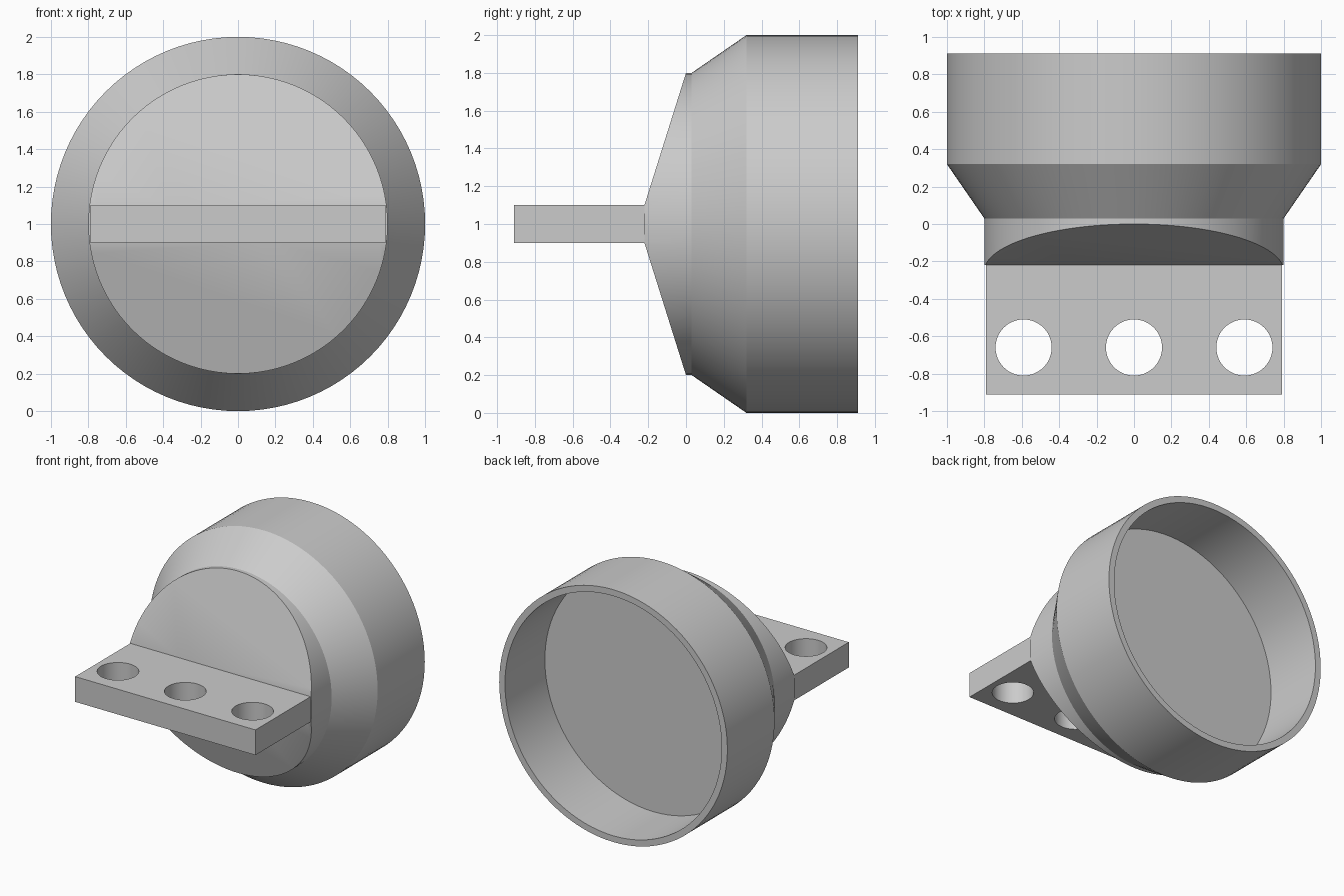
import bpy, bmesh, math
from mathutils import Vector, Matrix

if "Cube" in bpy.data.objects:
    bpy.data.objects.remove(bpy.data.objects["Cube"], do_unlink=True)

grey = bpy.data.materials.new("plain grey")
grey.use_nodes = True
grey.diffuse_color = (0.6, 0.6, 0.6, 1)
grey.node_tree.nodes["Principled BSDF"].inputs["Base Color"].default_value = (0.6, 0.6, 0.6, 1)

AXIS_Z = 1.0      # height of the cup's axis
FRONT_Y = -0.22   # where the wedge meets the plate
HALF = 0.1        # half the plate thickness
SEGMENTS = 96


def smooth(obj):
    bpy.ops.object.select_all(action='DESELECT')
    obj.select_set(True)
    bpy.context.view_layer.objects.active = obj
    bpy.ops.object.shade_smooth_by_angle(angle=math.radians(25))


# Cup: (radius, y) profile from the nose to the outside, rim and inner floor
profile = [(0, FRONT_Y), (0.8, FRONT_Y), (0.8, 0.03), (1, 0.32),
           (1, 0.91), (0.95, 0.91), (0.95, 0.41), (0, 0.41)]
bm = bmesh.new()
verts = [bm.verts.new((r, y, AXIS_Z)) for r, y in profile]
edges = [bm.edges.new(pair) for pair in zip(verts, verts[1:])]
bmesh.ops.spin(bm, geom=verts + edges, cent=(0, 0, AXIS_Z), axis=(0, 1, 0),
               angle=math.tau, steps=SEGMENTS)
bmesh.ops.remove_doubles(bm, verts=bm.verts, dist=0.0005)
bmesh.ops.recalc_face_normals(bm, faces=bm.faces)

# Slanted flats above and below the plate
for side in (1, -1):
    cut = bmesh.ops.bisect_plane(
        bm, geom=bm.verts[:] + bm.edges[:] + bm.faces[:], dist=0.0001,
        plane_co=(0, FRONT_Y, AXIS_Z + side * HALF),
        plane_no=Vector((0, -0.7, side * 0.22)).normalized(), clear_outer=True)
    rim = [e for e in bm.edges if e.is_boundary]
    bmesh.ops.holes_fill(bm, edges=rim, sides=0)
bmesh.ops.recalc_face_normals(bm, faces=bm.faces)
mesh = bpy.data.meshes.new("cup_body")
bm.to_mesh(mesh)
bm.free()
cup = bpy.data.objects.new("cup_body", mesh)
bpy.context.collection.objects.link(cup)
mesh.materials.append(grey)
smooth(cup)

# Mounting plate: flat outline with three round holes, thickened
curve = bpy.data.curves.new("mounting_plate", 'CURVE')
curve.dimensions = '2D'
curve.fill_mode = 'BOTH'
curve.extrude = HALF


def outline(points):
    spline = curve.splines.new('POLY')
    spline.points.add(len(points) - 1)
    for point, (x, y) in zip(spline.points, points):
        point.co = (x, y, 0, 1)
    spline.use_cyclic_u = True


outline([(-0.79, -0.91), (0.79, -0.91), (0.79, -0.15), (-0.79, -0.15)])
for cx in (-0.59, 0, 0.59):
    angles = [math.tau * i / 48 for i in range(48)]
    outline([(cx + 0.15 * math.cos(a), -0.66 + 0.15 * math.sin(a)) for a in angles])
plate = bpy.data.objects.new("mounting_plate", curve)
plate.location.z = AXIS_Z
bpy.context.collection.objects.link(plate)
bpy.ops.object.select_all(action='DESELECT')
plate.select_set(True)
bpy.context.view_layer.objects.active = plate
bpy.ops.object.convert(target='MESH')
plate = bpy.context.view_layer.objects.active

# Weld the plate's walls to its faces
bm = bmesh.new()
bm.from_mesh(plate.data)
bmesh.ops.remove_doubles(bm, verts=bm.verts, dist=0.0005)
bmesh.ops.recalc_face_normals(bm, faces=bm.faces)
bm.to_mesh(plate.data)
bm.free()
plate.data.materials.clear()
plate.data.materials.append(grey)
smooth(plate)
